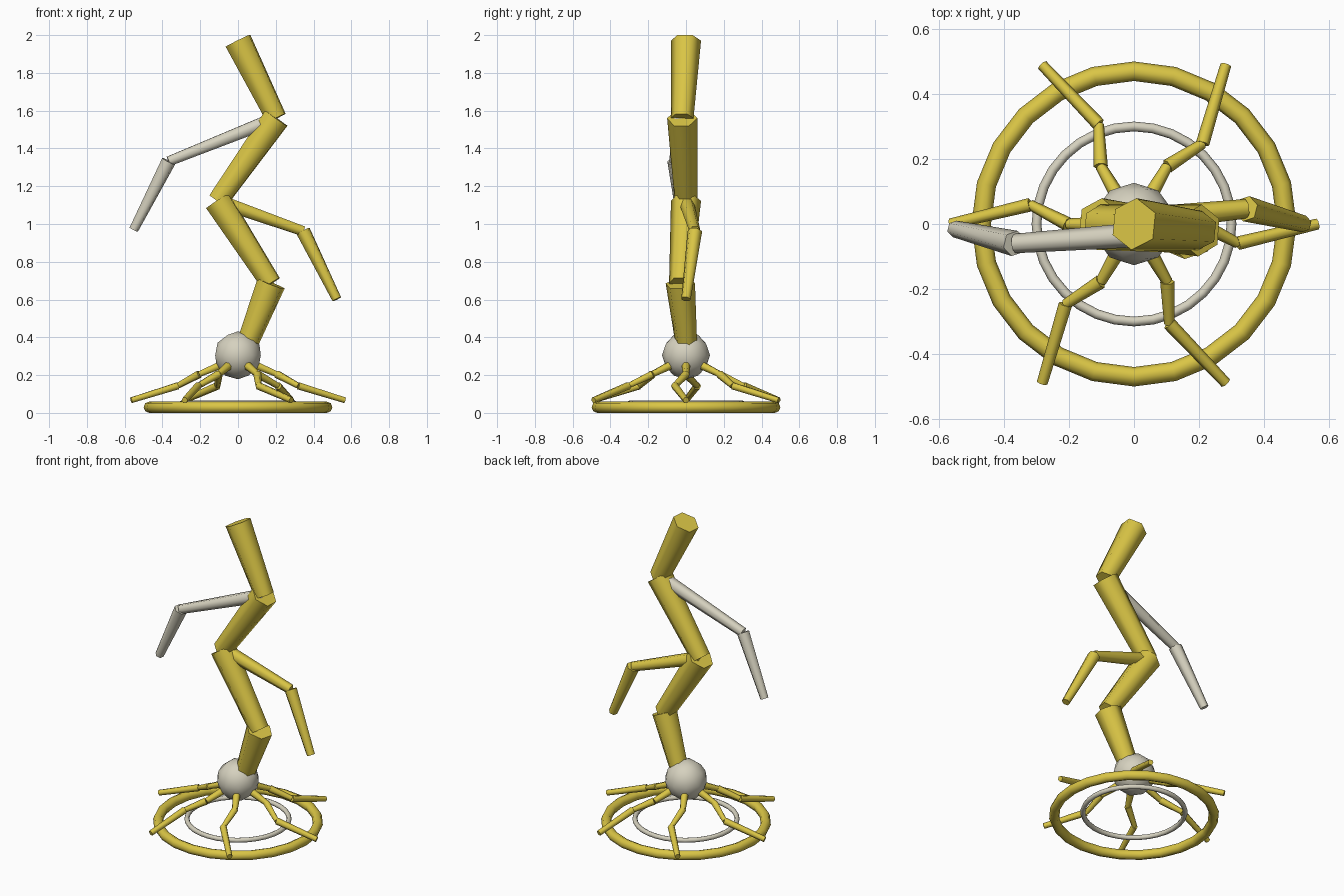
import bpy, bmesh
from math import cos, sin, radians, pi
from mathutils import Vector

if "Cube" in bpy.data.objects:
    bpy.data.objects.remove(bpy.data.objects["Cube"])


def material(name, rgb):
    m = bpy.data.materials.new(name)
    m.use_nodes = True
    m.diffuse_color = (*rgb, 1)
    m.node_tree.nodes["Principled BSDF"].inputs["Base Color"].default_value = (*rgb, 1)
    return m


yellow = material("mustard_yellow", (0.70, 0.56, 0.06))
cream = material("pale_cream", (0.67, 0.64, 0.52))


def strut(name, start, end, r_start, r_end, mat):
    """Tapered six-sided rod with two corners kept level, smooth sides, flat caps."""
    a, b = Vector(start), Vector(end)
    axis = (b - a).normalized()
    side = Vector((0, 0, 1)).cross(axis).normalized()
    up = axis.cross(side)
    bm = bmesh.new()
    rings = []
    for centre, r in ((a, r_start), (b, r_end)):
        rings.append([bm.verts.new(centre + r * (side * cos(k * pi / 3) + up * sin(k * pi / 3)))
                      for k in range(6)])
    low, high = rings
    for k in range(6):
        n = (k + 1) % 6
        bm.faces.new((low[k], low[n], high[n], high[k])).smooth = True
    caps = [bm.faces.new(low[::-1]), bm.faces.new(high)]
    for cap in caps:
        for edge in cap.edges:
            edge.smooth = False
    mesh = bpy.data.meshes.new(name)
    bm.to_mesh(mesh)
    bm.free()
    mesh.materials.append(mat)
    obj = bpy.data.objects.new(name, mesh)
    bpy.context.collection.objects.link(obj)
    return obj


def chain(name, points, radii, mat):
    """Rods joined end to end through the points."""
    for i, (p, q) in enumerate(zip(points, points[1:])):
        strut(f"{name}_{i + 1}", p, q, *radii[i], mat)


def finish(name, mat):
    obj = bpy.context.object
    obj.name = name
    obj.data.materials.append(mat)
    bpy.ops.object.shade_smooth()


# Base rings
bpy.ops.mesh.primitive_torus_add(location=(0, 0, 0.03), major_radius=0.47, minor_radius=0.03,
                                 major_segments=24, minor_segments=8)
finish("outer_ring", yellow)
bpy.ops.mesh.primitive_torus_add(location=(0, 0, 0.05), major_radius=0.30, minor_radius=0.015,
                                 major_segments=32, minor_segments=8)
finish("inner_ring", cream)

# Central ball
bpy.ops.mesh.primitive_ico_sphere_add(subdivisions=2, radius=0.127, location=(0, 0, 0.305))
finish("base_ball", cream)

# Zigzag trunk
knee, waist, shoulder = (0.175, -0.03, 0.685), (-0.107, 0, 1.122), (0.203, -0.02, 1.56)
chain("trunk", [(0.055, 0, 0.38), knee, waist, shoulder, (0, 0, 1.97)],
      [(0.06, 0.08)] * 4, yellow)

# Two drooping branches
branch_radii = [(0.042, 0.03), (0.04, 0.026)]
chain("upper_branch", [shoulder, (-0.367, -0.06, 1.332), (-0.552, -0.015, 0.97)],
      branch_radii, cream)
chain("lower_branch", [waist, (0.345, 0.047, 0.962), (0.523, 0, 0.602)],
      branch_radii, yellow)

# Six bent roots, as (radius, turn in degrees, height)
root = [(0.10, 0, 0.25), (0.205, 0, 0.205), (0.325, -10.5, 0.143), (0.565, 0, 0.067)]
for n in range(6):
    points = [(r * cos(radians(60 * n + t)), r * sin(radians(60 * n + t)), z) for r, t, z in root]
    chain(f"root_{n + 1}", points, [(0.023, 0.017), (0.022, 0.016), (0.021, 0.017)], yellow)
